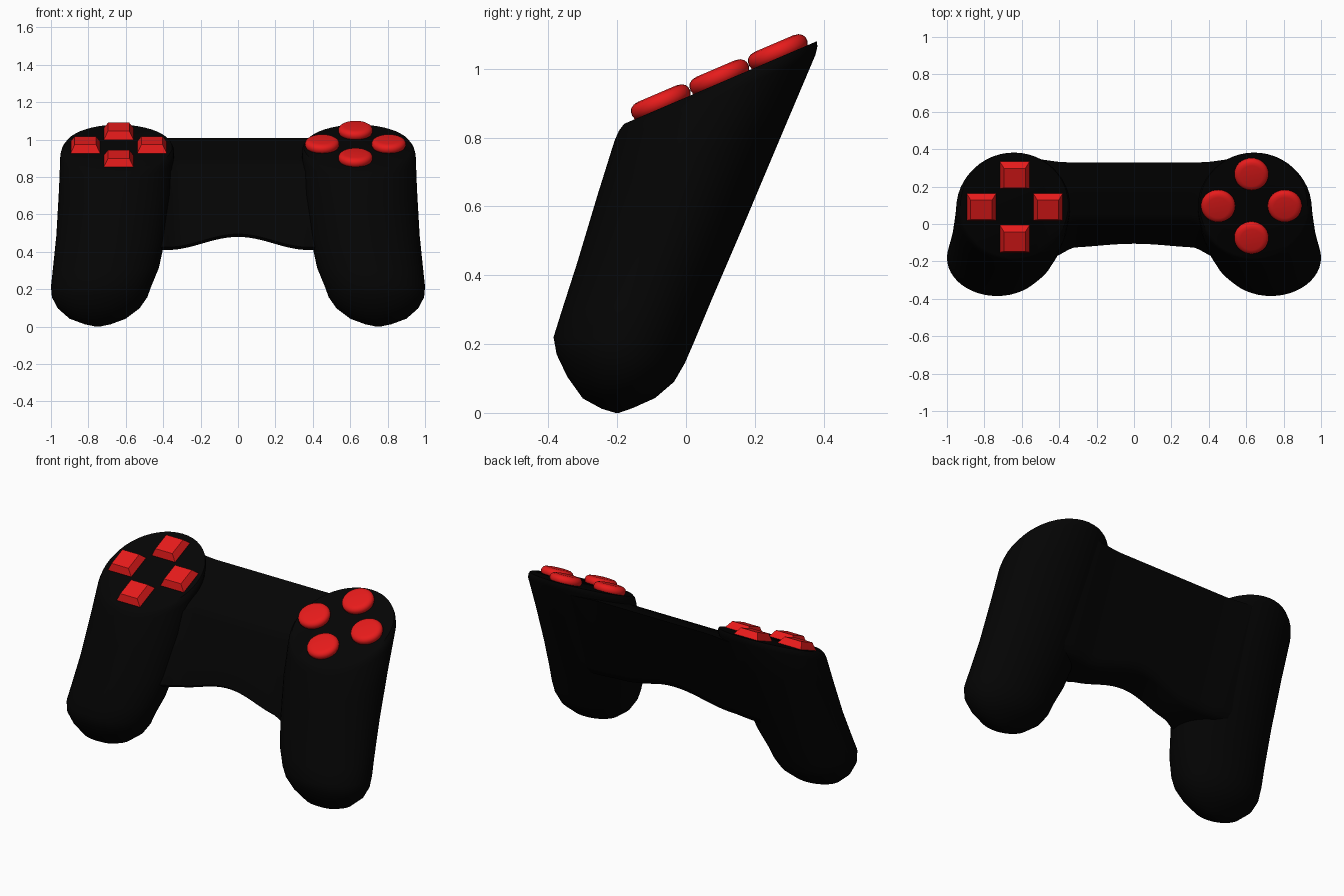
import bpy, bmesh, math
from mathutils import Matrix, Vector

if "Cube" in bpy.data.objects:
    bpy.data.objects.remove(bpy.data.objects["Cube"])

TILT = math.atan2(0.24, 0.56)          # slope of the two button pads


def material(name, rgb):
    m = bpy.data.materials.new(name)
    m.diffuse_color = (*rgb, 1)
    m.use_nodes = True
    m.node_tree.nodes["Principled BSDF"].inputs["Base Color"].default_value = m.diffuse_color
    return m


BLACK = material("matte black", (0.0012, 0.0012, 0.0012))
RED = material("button red", (0.80, 0.011, 0.011))


def loft(name, rings, mat, angle=40):
    """Skin closed rings of equal length and cap both ends."""
    bm = bmesh.new()
    vs = [[bm.verts.new(p) for p in r] for r in rings]
    n = len(rings[0])
    for a, b in zip(vs, vs[1:]):
        for i in range(n):
            j = (i + 1) % n
            bm.faces.new((a[i], a[j], b[j], b[i]))
    bm.faces.new(vs[0])
    bm.faces.new(vs[-1])
    bmesh.ops.recalc_face_normals(bm, faces=bm.faces)
    me = bpy.data.meshes.new(name)
    bm.to_mesh(me)
    bm.free()
    ob = bpy.data.objects.new(name, me)
    bpy.context.collection.objects.link(ob)
    me.materials.append(mat)
    bpy.ops.object.select_all(action='DESELECT')
    ob.select_set(True)
    bpy.context.view_layer.objects.active = ob
    bpy.ops.object.shade_smooth_by_angle(angle=math.radians(angle))
    return ob


# Grips: tilted ellipses (centre x, half width, front y, front z, back y, back z)
GRIP = [
    (0.640, 0.288, -0.180, 0.840, 0.380, 1.080),
    (0.642, 0.300, -0.195, 0.820, 0.382, 1.065),
    (0.646, 0.304, -0.208, 0.790, 0.376, 1.040),
    (0.655, 0.302, -0.255, 0.640, 0.287, 0.830),
    (0.678, 0.293, -0.315, 0.440, 0.165, 0.540),
    (0.706, 0.283, -0.360, 0.300, 0.075, 0.330),
    (0.732, 0.268, -0.385, 0.220, 0.025, 0.210),
    (0.740, 0.255, -0.376, 0.170, -0.003, 0.145),
    (0.745, 0.218, -0.345, 0.105, -0.035, 0.090),
    (0.750, 0.150, -0.300, 0.042, -0.090, 0.043),
    (0.750, 0.070, -0.245, 0.012, -0.155, 0.014),
    (0.750, 0.008, -0.205, 0.000, -0.195, 0.000),
]


def grip_ring(s, cx, rx, fy, fz, by, bz, n=48):
    ring = []
    for i in range(n):
        a = math.tau * i / n
        t = (1 + math.sin(a)) / 2
        ring.append((s * (cx + rx * math.cos(a)), fy + (by - fy) * t, fz + (bz - fz) * t))
    return ring


for s, side in ((-1, "left"), (1, "right")):
    loft(side + "_grip", [grip_ring(s, *g) for g in GRIP], BLACK)


def smooth(a, b, x):
    t = min(max((x - a) / (b - a), 0), 1)
    return t * t * (3 - 2 * t)


# Bridge: slanted slab with an arched underside, flaring into the grips
def bridge_ring(x):
    u = min(abs(x) / 0.38, 1)
    low = 0.48 - 0.07 * (0.5 - 0.5 * math.cos(math.pi * u))
    rear = 0.019 * smooth(0.36, 0.55, abs(x))
    fore = 0.05 * smooth(0.31, 0.44, abs(x))
    front = lambda z: -0.11 - 0.30 * (0.48 - z) - fore
    back = lambda z: 0.33 - 0.42 * (1.01 - z) + rear
    pts = [(0.33 + rear, 1.01), (0.05, 0.892), (0.02 - fore / 2, 0.868 - fore / 4),
           (front(0.83), 0.83), (front(low + 0.05), low + 0.05),
           (front(low + 0.015), low + 0.015), (front(low) + 0.02, low),
           (back(low) - 0.03, low + 0.005), (back(low + 0.02) - 0.005, low + 0.02),
           (back(low + 0.06), low + 0.06)]
    return [(x, y, z) for y, z in pts]


loft("bridge", [bridge_ring(-0.6 + 1.2 * i / 48) for i in range(49)], BLACK)


# Buttons sit on the tilted pads; profile is (size, height) pairs
def button(name, x, y, profile, n, turn, angle):
    z = 0.84 + (y + 0.18) * math.tan(TILT)
    mat = Matrix.Translation((x, y, z)) @ Matrix.Rotation(TILT, 4, 'X')
    rings = [[mat @ Vector((r * math.cos(turn + math.tau * i / n),
                            r * math.sin(turn + math.tau * i / n), h))
              for i in range(n)] for r, h in profile]
    loft(name, rings, RED, angle)


ROUND = [(0.078, -0.008), (0.087, 0.000), (0.092, 0.011), (0.091, 0.024),
         (0.086, 0.033), (0.076, 0.040), (0.060, 0.043)]
K = math.sqrt(2)
SQUARE = [(0.078 * K, -0.006), (0.078 * K, 0.004), (0.057 * K, 0.042)]

SPOTS = [("back", 0, 0.17), ("front", 0, -0.17), ("left", -0.178, 0), ("right", 0.178, 0)]
for label, dx, dy in SPOTS:
    button("round_button_" + label, 0.628 + dx, 0.103 + dy, ROUND, 32, 0, 50)
    button("square_button_" + label, -0.638 + dx, 0.092 + dy, SQUARE, 4, math.pi / 4, 20)
